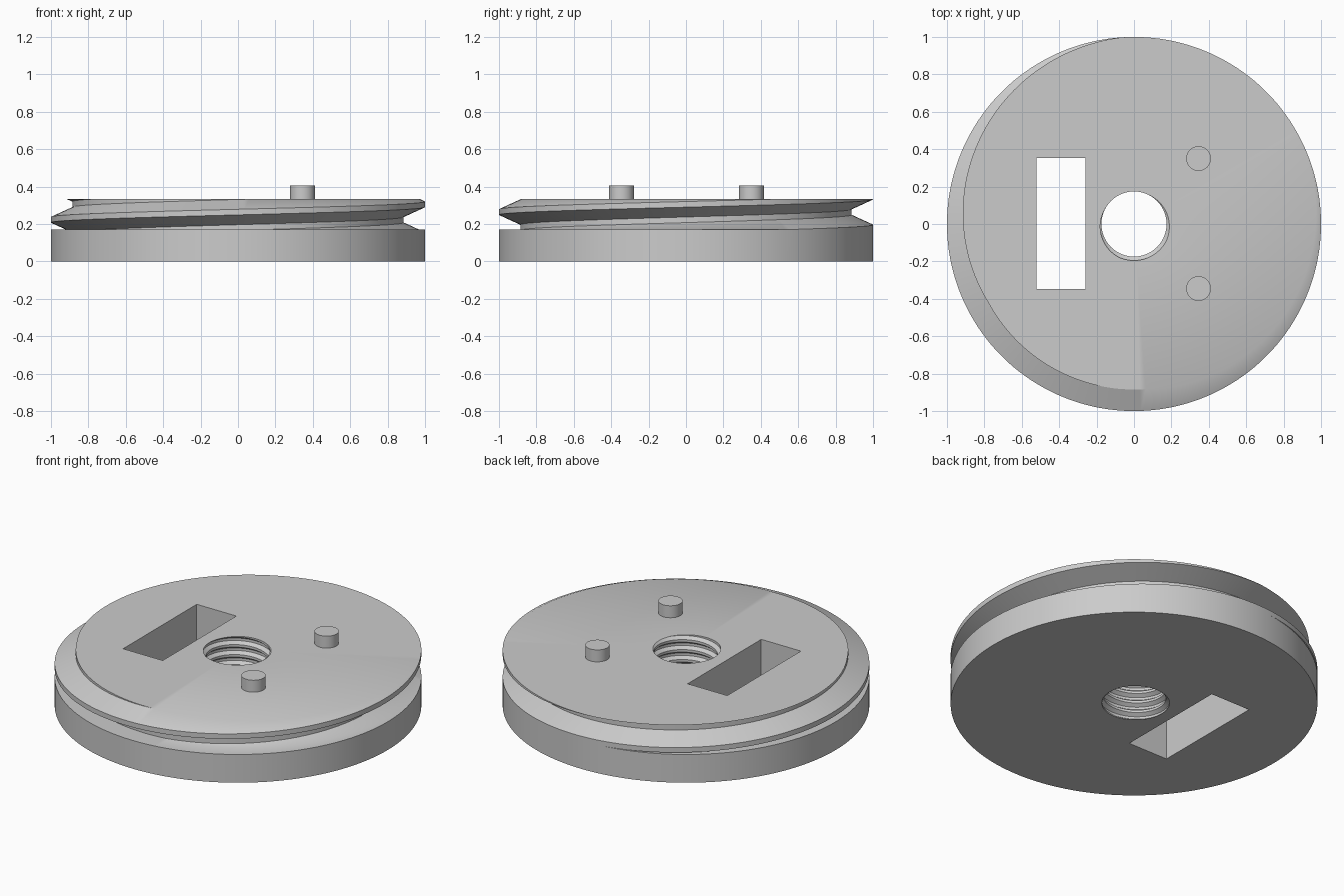
import bpy, bmesh, math

cube = bpy.data.objects.get("Cube")
if cube:
    bpy.data.objects.remove(cube, do_unlink=True)

BASE_TOP, TOP = 0.17, 0.333
STEPS = 180

grey = bpy.data.materials.new("light grey")
grey.use_nodes = True
grey.diffuse_color = (0.6, 0.6, 0.6, 1)
grey.node_tree.nodes["Principled BSDF"].inputs["Base Color"].default_value = (0.6, 0.6, 0.6, 1)


def link(name, bm, smooth=True):
    mesh = bpy.data.meshes.new(name)
    bm.to_mesh(mesh)
    bm.free()
    obj = bpy.data.objects.new(name, mesh)
    bpy.context.collection.objects.link(obj)
    mesh.materials.append(grey)
    if smooth:
        bpy.ops.object.select_all(action='DESELECT')
        obj.select_set(True)
        bpy.context.view_layer.objects.active = obj
        bpy.ops.object.shade_smooth_by_angle(angle=math.radians(25))
    return obj


def thread_column(turn, pitch, start, flat, root_flat, r_flat, r_root, low, high):
    """Thread section at one angle: (radius, height) points, clipped to low..high."""
    flank = (pitch - flat - root_flat) / 2
    raw = []
    first = math.floor((low - start) / pitch) - 2
    for k in range(first, math.ceil((high - start) / pitch) + 2):
        z = start + pitch * (k + turn)
        raw += [(r_flat, z - flat / 2), (r_flat, z + flat / 2),
                (r_root, z + flat / 2 + flank),
                (r_root, z + flat / 2 + flank + root_flat)]

    def radius_at(h):
        for (ra, za), (rb, zb) in zip(raw, raw[1:]):
            if za <= h <= zb:
                return ra + (rb - ra) * (h - za) / (zb - za)
        return r_root

    points = []
    for r, z in raw:
        h = min(max(z, low), high)
        points.append((r if h == z else radius_at(h), h))
    return [(radius_at(low), low)] + points + [(radius_at(high), high)]


# Disc body: base rim, outer thread, flat top and threaded bore in one swept shell
bm = bmesh.new()
columns = []
for i in range(STEPS + 1):
    turn = i / STEPS
    a = math.tau * turn
    outer = thread_column(turn, 0.165, 0.305, 0.03, 0.03, 1.0, 0.885, BASE_TOP, TOP)
    bore = thread_column(turn, 0.06, 0.285, 0.015, 0.015, 0.195, 0.174, 0, TOP)
    section = [(1, 0), (1, BASE_TOP)] + outer + bore[::-1]
    columns.append([bm.verts.new((r * math.cos(a), r * math.sin(a), z)) for r, z in section])
for left, right in zip(columns, columns[1:]):
    n = len(left)
    for j in range(n):
        k = (j + 1) % n
        bm.faces.new((left[j], right[j], right[k], left[k]))
bmesh.ops.remove_doubles(bm, verts=bm.verts, dist=0.00005)
bmesh.ops.dissolve_degenerate(bm, edges=bm.edges, dist=0.00005)
bmesh.ops.recalc_face_normals(bm, faces=bm.faces)
body = link("threaded_disc", bm, False)

# Rectangular through slot
bm = bmesh.new()
bmesh.ops.create_cube(bm, size=1)
bmesh.ops.scale(bm, vec=(0.264, 0.7, 1), verts=bm.verts)
bmesh.ops.translate(bm, vec=(-0.39, 0.003, 0.2), verts=bm.verts)
cutter = link("slot_cutter", bm, False)
cutter.hide_render = True
cutter.hide_set(True)
cut = body.modifiers.new("slot", 'BOOLEAN')
cut.operation = 'DIFFERENCE'
cut.solver = 'EXACT'
cut.object = cutter
bpy.ops.object.select_all(action='DESELECT')
body.select_set(True)
bpy.context.view_layer.objects.active = body
bpy.ops.object.modifier_apply(modifier=cut.name)
bpy.data.objects.remove(cutter, do_unlink=True)
bpy.ops.object.shade_smooth_by_angle(angle=math.radians(25))

# Two locating pegs on the top face
for name, y in (("back_peg", 0.35), ("front_peg", -0.345)):
    bm = bmesh.new()
    bmesh.ops.create_cone(bm, cap_ends=True, segments=48, radius1=0.066, radius2=0.066, depth=0.092)
    bmesh.ops.translate(bm, vec=(0.345, y, 0.359), verts=bm.verts)
    link(name, bm)
